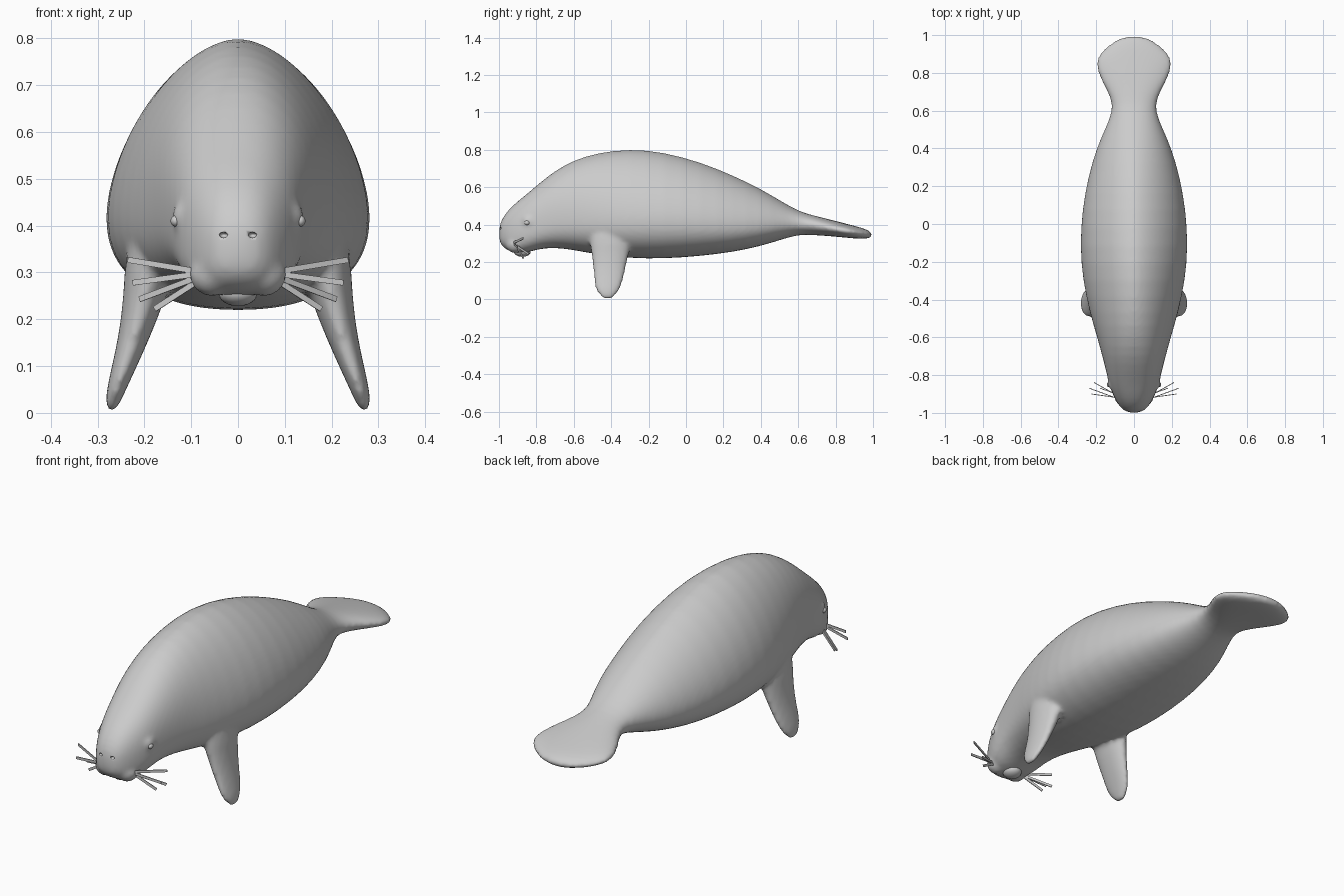
import bpy, bmesh, math
from mathutils import Vector, Matrix

if "Cube" in bpy.data.objects:
    bpy.data.objects.remove(bpy.data.objects["Cube"])


def spow(v, e):
    return math.copysign(abs(v) ** (2 / e), v)


def loft(bm, rings):
    """Skin a list of closed rings and cap both ends."""
    loops = [[bm.verts.new(p) for p in r] for r in rings]
    n = len(loops[0])
    for a, b in zip(loops, loops[1:]):
        for i in range(n):
            j = (i + 1) % n
            bm.faces.new((a[i], a[j], b[j], b[i]))
    bm.faces.new(loops[0][::-1])
    bm.faces.new(loops[-1])


def ball(bm, centre, radii):
    m = Matrix.Translation(centre) @ Matrix.Diagonal((*radii, 1))
    bmesh.ops.create_uvsphere(bm, u_segments=20, v_segments=12, radius=1, matrix=m)


def finish(bm, name):
    bmesh.ops.recalc_face_normals(bm, faces=bm.faces)
    for f in bm.faces:
        f.smooth = True
    me = bpy.data.meshes.new(name)
    bm.to_mesh(me)
    bm.free()
    ob = bpy.data.objects.new(name, me)
    bpy.context.collection.objects.link(ob)
    return ob


def ball_object(name, centre, radii):
    bm = bmesh.new()
    ball(bm, centre, radii)
    return finish(bm, name)


# Body sections: y, top z, bottom z, z of widest point, half width
SECTIONS = [
    (-1.0, .385, .315, .35, .025), (-.985, .43, .285, .35, .06),
    (-.95, .48, .258, .35, .088), (-.90, .525, .248, .36, .114),
    (-.85, .565, .25, .38, .132), (-.78, .625, .272, .41, .147),
    (-.70, .69, .277, .43, .168), (-.60, .745, .265, .43, .195),
    (-.48, .785, .24, .42, .232), (-.30, .808, .22, .42, .272),
    (-.12, .79, .217, .42, .287), (.08, .735, .232, .41, .275),
    (.25, .665, .253, .40, .243), (.40, .592, .285, .40, .20),
    (.51, .525, .32, .405, .15), (.60, .473, .347, .405, .113),
    (.67, .452, .345, .40, .122), (.75, .432, .34, .385, .17),
    (.83, .412, .333, .37, .203), (.88, .399, .328, .362, .2),
    (.93, .386, .324, .354, .155), (.97, .372, .325, .348, .105),
    (.995, .357, .333, .345, .045)]


def body_ring(y, top, low, mid, w, n=40):
    head = min(1, max(0, (-.4 - y) / .45))
    tail = min(1, max(0, (y - .3) / .3))
    up = 1.72 + .6 * head + .3 * tail
    down = 2.3 + .5 * head - .3 * tail
    ring = []
    for k in range(n):
        t = 2 * math.pi * k / n
        c, s = math.cos(t), math.sin(t)
        e = up if s > 0 else down
        h = top - mid if s > 0 else mid - low
        ring.append((w * spow(c, e), y, mid + h * spow(s, e)))
    return ring


bm = bmesh.new()
loft(bm, [body_ring(*s) for s in SECTIONS])

# Flippers: z, centre x, half thickness, centre y, half chord
FLIPPER = [(.46, .16, .045, -.41, .10), (.34, .185, .058, -.405, .115),
           (.25, .198, .046, -.405, .102), (.16, .222, .034, -.41, .086),
           (.09, .246, .026, -.415, .078), (.04, .263, .02, -.42, .06),
           (.012, .27, .013, -.42, .032), (0, .271, .006, -.42, .014)]
for side in (-1, 1):
    loft(bm, [[(side * (x + hx * math.cos(a)), y + hy * math.sin(a), z)
               for a in (2 * math.pi * k / 24 for k in range(24))]
              for z, x, hx, y, hy in FLIPPER])
    # lip pads and brows
    ball(bm, (side * .055, -.915, .295), (.05, .05, .047))
    ball(bm, (side * .122, -.84, .418), (.02, .032, .028))

body = finish(bm, "body")
sub = body.modifiers.new("round", 'SUBSURF')
sub.levels = sub.render_levels = 1
rem = body.modifiers.new("blend", 'REMESH')
rem.mode = 'VOXEL'
rem.voxel_size = .011
rem.use_smooth_shade = True
smo = body.modifiers.new("soften", 'SMOOTH')
smo.factor = .5
smo.iterations = 6

# Nostril dents and eyes
for side, tag in ((-1, "left"), (1, "right")):
    cutter = ball_object("nostril_cutter_" + tag, (side * .031, -.992, .38), (.009, .014, .006))
    cutter.hide_render = True
    cutter.hide_viewport = False
    cutter.display_type = 'WIRE'
    cut = body.modifiers.new("nostril_" + tag, 'BOOLEAN')
    cut.operation = 'DIFFERENCE'
    cut.object = cutter
    ball_object("eye_" + tag, (side * .133, -.85, .41), (.011, .014, .012))

# Lower lip
ball_object("lower_lip", (0, -.875, .256), (.042, .045, .028))

# Whiskers: root and tip on the right side, mirrored
WHISKERS = [((.085, -.925, .302), (.235, -.87, .327)), ((.085, -.92, .297), (.225, -.90, .278)),
            ((.085, -.91, .29), (.21, -.84, .243)), ((.08, -.905, .285), (.178, -.87, .222))]
bm = bmesh.new()
for side in (-1, 1):
    for root, tip in WHISKERS:
        a, b = (Vector((side * p[0], p[1], p[2])) for p in (root, tip))
        d = b - a
        rot = d.to_track_quat('Z', 'Y').to_matrix().to_4x4()
        m = Matrix.Translation((a + b) / 2) @ rot @ Matrix.Diagonal((.004, .012, d.length, 1))
        bmesh.ops.create_cube(bm, size=1, matrix=m)
whiskers = finish(bm, "whiskers")
for p in whiskers.data.polygons:
    p.use_smooth = False
